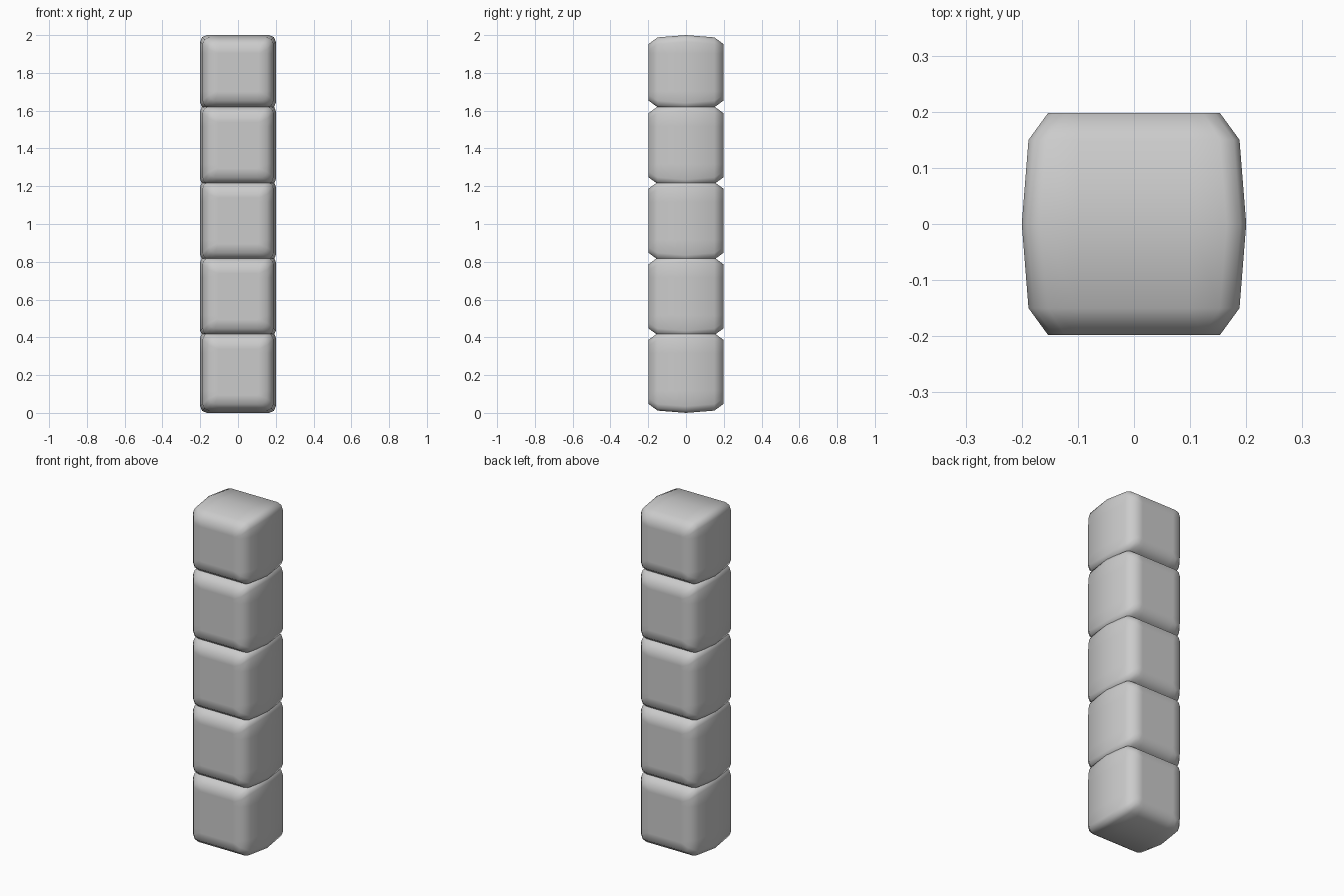
import bpy, bmesh, math

if "Cube" in bpy.data.objects:
    bpy.data.objects.remove(bpy.data.objects["Cube"])


def outline(hx, hz, r, seg=2):
    """Rounded rectangle in x-z, with two extra points along every side."""
    pts = []
    for k, (sx, sz) in enumerate([(1, 1), (-1, 1), (-1, -1), (1, -1)]):
        for i in range(seg + 1):
            a = math.pi / 2 * (k + i / seg)
            pts.append((sx * (hx - r) + r * math.cos(a),
                        sz * (hz - r) + r * math.sin(a)))
        # support points on the side that follows this corner
        lo, hi = -0.1, 0.1
        pts += {0: [(hi, hz), (lo, hz)], 1: [(-hx, hi), (-hx, lo)],
                2: [(lo, -hz), (hi, -hz)], 3: [(hx, lo), (hx, hi)]}[k]
    return pts


def pillow_block(name, z, half_height):
    """Cushion-like block lofted along y through rounded rectangles."""
    # y position, amount the outline shrinks, corner radius
    half = [(0.15, 0.012, 0.035), (0.198, 0.047, 0.03), (0.198, 0.095, 0.004)]
    rings = [(-y, s, r) for y, s, r in reversed(half)] + [(0, 0, 0.035)] + half
    bm = bmesh.new()
    loops = []
    for y, s, r in rings:
        loops.append([bm.verts.new((x, y, zz))
                      for x, zz in outline(0.2 - s, half_height - s, r)])
    n = len(loops[0])
    for a, b in zip(loops, loops[1:]):
        for i in range(n):
            j = (i + 1) % n
            bm.faces.new((a[i], a[j], b[j], b[i]))
    bm.faces.new(loops[0])
    bm.faces.new(loops[-1])
    bmesh.ops.recalc_face_normals(bm, faces=bm.faces)
    for f in bm.faces:
        f.smooth = True
    me = bpy.data.meshes.new(name)
    bm.to_mesh(me)
    bm.free()
    ob = bpy.data.objects.new(name, me)
    ob.location.z = z
    bpy.context.collection.objects.link(ob)
    return ob


# Four equal blocks that overlap slightly, and a lower one on top
for i in range(4):
    pillow_block(f"block_{i + 1}", 0.217 + 0.4 * i, 0.217)
pillow_block("top_block", 1.803, 0.197)
